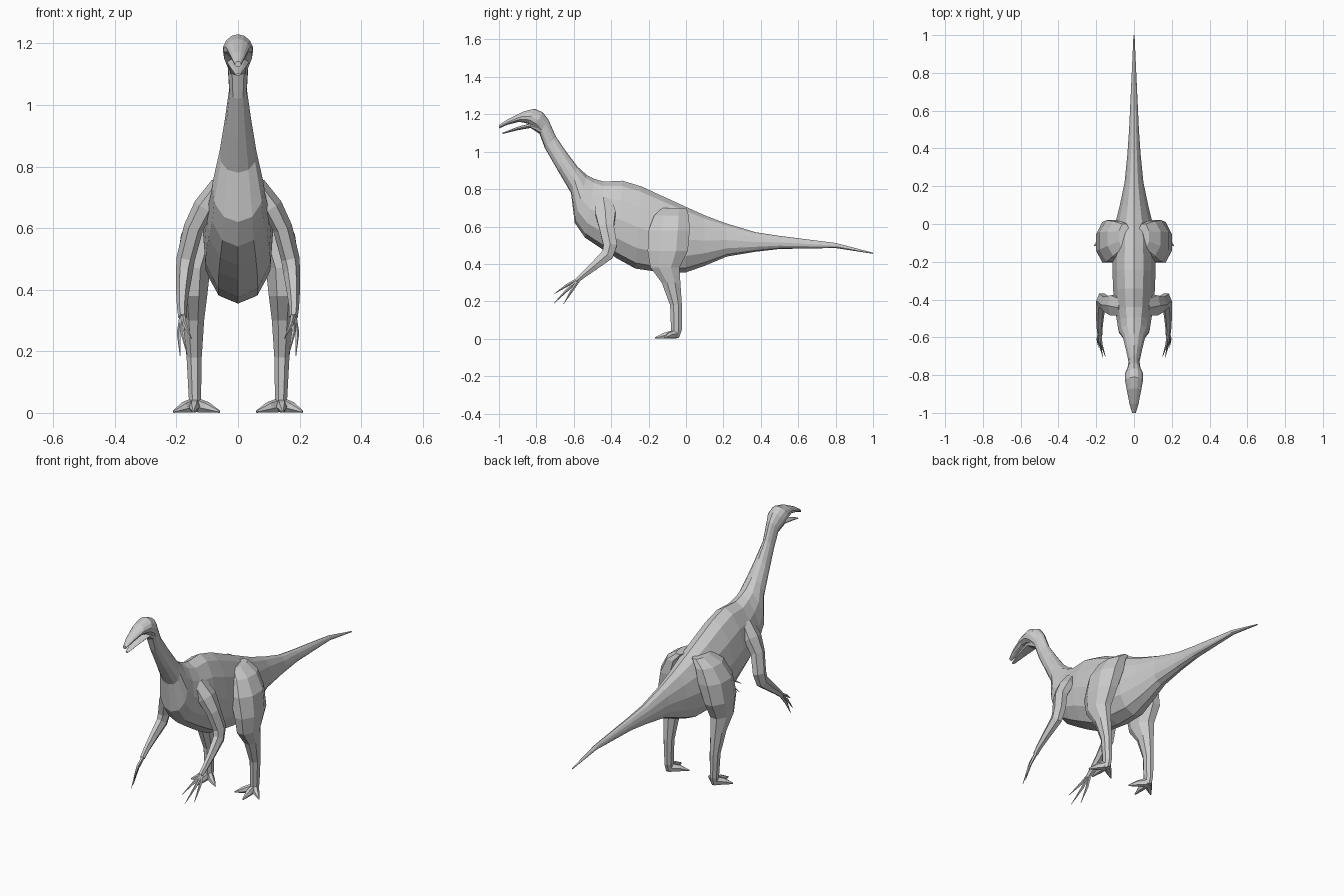
import bpy, bmesh
from math import sin, cos, pi
from mathutils import Vector

if "Cube" in bpy.data.objects:
    bpy.data.objects.remove(bpy.data.objects["Cube"])

grey = bpy.data.materials.new("plain grey")
grey.use_nodes = True
colour = (0.6, 0.6, 0.6, 1)
grey.diffuse_color = colour
grey.node_tree.nodes["Principled BSDF"].inputs["Base Color"].default_value = colour


def loft(name, ring_sets, mirrored=False):
    """Skin each set of rings into a closed flat-shaded form."""
    bm = bmesh.new()
    for rings in ring_sets:
        loops = [[bm.verts.new(p) for p in ring] for ring in rings]
        for a, b in zip(loops, loops[1:]):
            for i in range(len(a)):
                j = (i + 1) % len(a)
                bm.faces.new((a[i], a[j], b[j], b[i]))
        bm.faces.new(loops[0])
        bm.faces.new(loops[-1])
    bmesh.ops.recalc_face_normals(bm, faces=bm.faces)
    mesh = bpy.data.meshes.new(name)
    bm.to_mesh(mesh)
    bm.free()
    mesh.materials.append(grey)
    obj = bpy.data.objects.new(name, mesh)
    bpy.context.collection.objects.link(obj)
    if mirrored:
        mirror = obj.modifiers.new("Mirror", "MIRROR")
        mirror.use_mirror_merge = False
    return obj


def spine_ring(top_y, top_z, low_y, low_z, half_width, sides=12):
    """Upright oval between a back point and a belly point, narrower on top."""
    top, low = Vector((0, top_y, top_z)), Vector((0, low_y, low_z))
    mid, up = (top + low) / 2, (top - low) / 2
    ring = []
    for i in range(sides):
        a = 2 * pi * i / sides
        side = half_width * sin(a) * (1 - 0.15 * cos(a))
        ring.append(mid + up * cos(a) + Vector((side, 0, 0)))
    return ring


def level_ring(z, back, front, inner, outer, sides=8):
    """Horizontal octagon filling a box in x and y."""
    ring = []
    for i in range(sides):
        a = 2 * pi * (i + 0.5) / sides
        k = 0.5 / cos(pi / sides)
        ring.append(Vector(((inner + outer) / 2 + (outer - inner) * k * cos(a),
                            (back + front) / 2 + (front - back) * k * sin(a), z)))
    return ring


def tube(path, sides=6):
    """Rings across a path of (x, y, z, radius across, radius in profile)."""
    points = [Vector(p[:3]) for p in path]
    rings = []
    for i, p in enumerate(path):
        along = points[min(i + 1, len(path) - 1)] - points[max(i - 1, 0)]
        across = along.cross(Vector((1, 0, 0))).normalized()
        wide = across.cross(along).normalized()
        rings.append([points[i] + wide * p[3] * cos(2 * pi * k / sides)
                      + across * p[4] * sin(2 * pi * k / sides)
                      for k in range(sides)])
    return rings


# Tail, torso, neck and upper head: back point, belly point, half width
tail = [(1, .46, 1, .454, .003), (.8, .512, .8, .485, .012),
        (.5, .55, .5, .48, .026), (.37, .57, .37, .465, .035),
        (.22, .615, .22, .44, .05), (.1, .66, .1, .39, .075)]
torso = [(0, .705, 0, .355, .1), (-.12, .76, -.13, .355, .112),
         (-.24, .815, -.27, .375, .114), (-.34, .845, -.37, .43, .11),
         (-.44, .84, -.45, .48, .102), (-.49, .855, -.54, .54, .09),
         (-.53, .875, -.595, .62, .083)]
neck = [(-.58, .92, -.615, .78, .06), (-.64, 1, -.68, .89, .044),
        (-.695, 1.08, -.755, 1.02, .029), (-.735, 1.17, -.785, 1.1, .034)]
head = [(-.765, 1.21, -.815, 1.13, .048), (-.81, 1.23, -.845, 1.15, .048),
        (-.87, 1.215, -.89, 1.16, .038), (-.95, 1.175, -.955, 1.144, .024),
        (-1, 1.142, -1, 1.124, .01)]
loft("body", [[spine_ring(*r) for r in tail + torso + neck + head]])

# Lower jaw, hanging open
jaw = [(-.77, 1.16, -.775, 1.09, .03), (-.83, 1.152, -.83, 1.127, .036),
       (-.9, 1.133, -.9, 1.115, .026), (-.98, 1.102, -.98, 1.095, .008)]
loft("lower_jaw", [[spine_ring(*r, sides=8) for r in jaw]])

# Legs: height, back and front limits, inner and outer limits
leg = [(.7, -.0, -.13, .02, .08), (.66, .015, -.17, .04, .14),
       (.58, .02, -.2, .05, .185), (.47, .01, -.205, .09, .2),
       (.38, -.035, -.19, .1, .192), (.3, -.03, -.13, .11, .18),
       (.18, -.022, -.085, .118, .167), (.05, -.022, -.08, .12, .16),
       (.01, -.035, -.08, .122, .158)]
loft("legs", [[level_ring(*r) for r in leg]], mirrored=True)

# Feet: three spread toes tapering to the ground
toes = []
for tip_x, tip_y in ((.06, -.115), (.145, -.165), (.21, -.115)):
    mid_x, mid_y = (tip_x + .14) / 2, (tip_y - .06) / 2
    toes.append(tube([(.14, -.05, .026, .018, .026),
                      (mid_x, mid_y, .018, .017, .018),
                      (tip_x, tip_y, .004, .003, .004)]))
loft("toes", toes, mirrored=True)

# Arms: shoulder, elbow, wrist and palm
arm = [(.06, -.44, .74, .03, .05), (.11, -.43, .67, .035, .062),
       (.145, -.425, .6, .032, .046), (.17, -.405, .5, .03, .042),
       (.175, -.42, .45, .027, .038), (.18, -.49, .39, .021, .026),
       (.182, -.55, .34, .016, .018), (.18, -.585, .31, .014, .014)]
loft("arms", [tube(arm)], mirrored=True)

# Long hand claws
claws = []
for tip in ((.15, -.705, .24), (.165, -.705, .19), (.188, -.655, .185)):
    knuckle = Vector((.18, -.565, .325))
    middle = knuckle.lerp(Vector(tip), .5) + Vector((.008, 0, .004))
    claws.append(tube([(*knuckle, .009, .009), (*middle, .007, .008),
                       (*tip, .001, .001)], sides=5))
loft("hand_claws", claws, mirrored=True)
